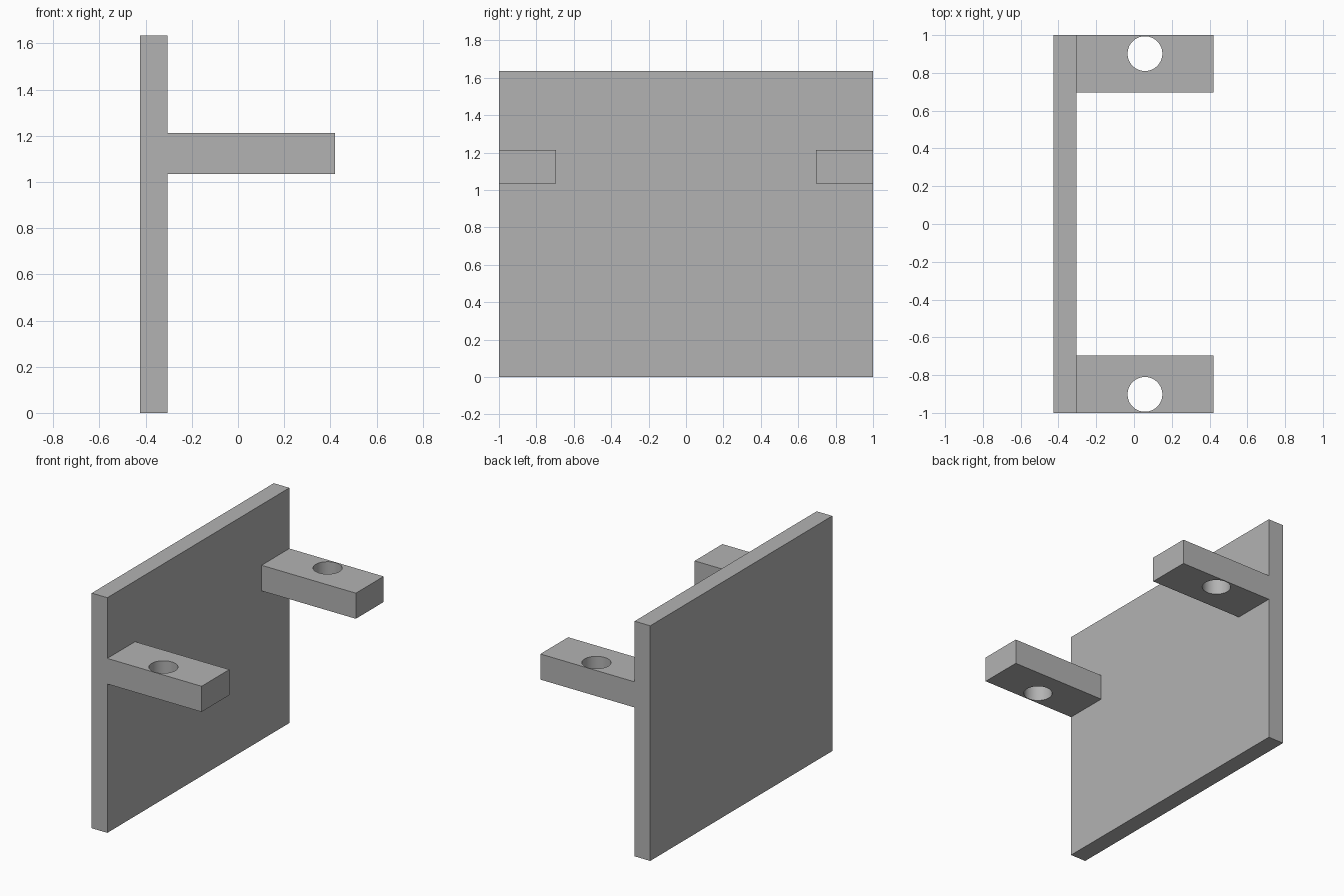
import bpy

cube = bpy.data.objects.get("Cube")
if cube:
    bpy.data.objects.remove(cube, do_unlink=True)

GREY = (0.45, 0.45, 0.45, 1.0)
grey = bpy.data.materials.new("plain grey")
grey.use_nodes = True
grey.diffuse_color = GREY
grey.node_tree.nodes["Principled BSDF"].inputs["Base Color"].default_value = GREY


def box(name, low, high):
    """Axis-aligned box between two corners."""
    centre = [(a + b) / 2 for a, b in zip(low, high)]
    bpy.ops.mesh.primitive_cube_add(size=1, location=centre)
    ob = bpy.context.object
    ob.name = name
    ob.scale = [b - a for a, b in zip(low, high)]
    bpy.ops.object.transform_apply(location=True, rotation=False, scale=True)
    ob.data.materials.append(grey)
    return ob


def combine(target, tool, operation):
    """Apply a boolean and discard the tool object."""
    tool.hide_render = True
    mod = target.modifiers.new(operation.lower(), "BOOLEAN")
    mod.operation = operation
    mod.solver = "EXACT"
    mod.object = tool
    bpy.context.view_layer.objects.active = target
    bpy.ops.object.modifier_apply(modifier=mod.name)
    bpy.data.objects.remove(tool, do_unlink=True)


# Upright plate
bracket = box("bracket_plate", (-0.425, -1, 0), (-0.305, 1, 1.635))

# Two projecting arms, each with a vertical through hole
for side in (-1, 1):
    y0, y1 = sorted((side * 0.695, side))
    arm = box("arm", (-0.365, y0, 1.035), (0.42, y1, 1.213))
    combine(bracket, arm, "UNION")
    bpy.ops.mesh.primitive_cylinder_add(
        vertices=64, radius=0.092, depth=0.5, location=(0.058, side * 0.902, 1.125))
    hole = bpy.context.object
    hole.name = "hole_cutter"
    hole.data.materials.append(grey)
    combine(bracket, hole, "DIFFERENCE")

# Smooth hole walls with crisp edges
bpy.ops.object.select_all(action="DESELECT")
bracket.select_set(True)
bpy.context.view_layer.objects.active = bracket
bpy.ops.object.shade_smooth_by_angle()
